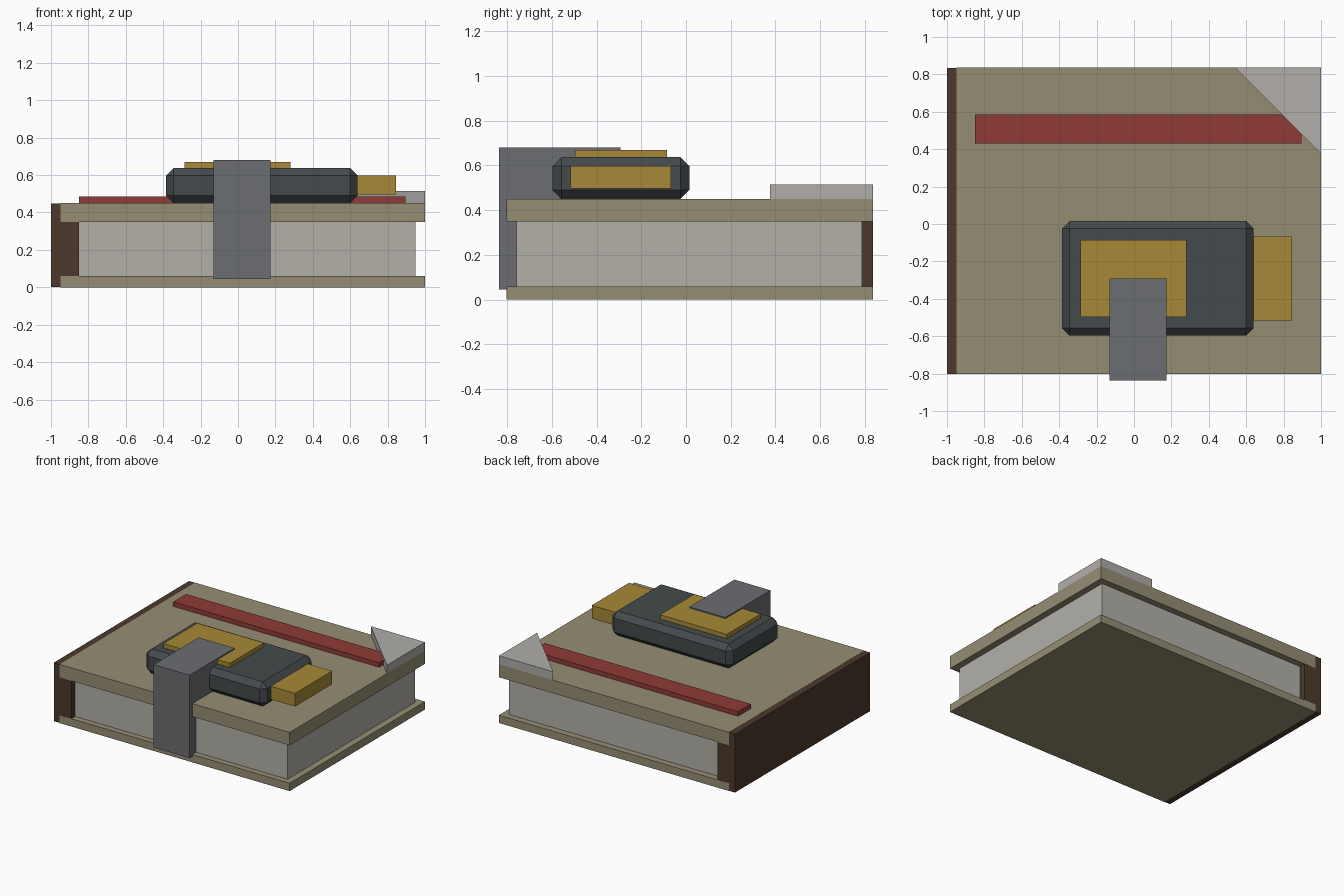
import bpy, bmesh

if "Cube" in bpy.data.objects:
    bpy.data.objects.remove(bpy.data.objects["Cube"])


def material(name, rgb):
    """Flat material from 0-255 screen colour, stored as linear."""
    def lin(c):
        c /= 255
        return c / 12.92 if c <= 0.04045 else ((c + 0.055) / 1.055) ** 2.4
    m = bpy.data.materials.new(name)
    m.diffuse_color = (*[lin(c) for c in rgb], 1)
    m.use_nodes = True
    m.node_tree.nodes["Principled BSDF"].inputs["Base Color"].default_value = m.diffuse_color
    return m


olive = material("olive_cover", (149, 141, 116))
brown = material("dark_brown", (76, 57, 44))
paper = material("paper", (179, 176, 169))
red = material("ribbon_red", (144, 59, 55))
slate = material("dark_slate", (68, 74, 76))
gold = material("gold", (167, 137, 55))
steel = material("steel_grey", (108, 109, 114))
silver = material("pale_silver", (177, 174, 170))


def prism(name, outline, z0, z1, mat, chamfer=0):
    """Extrude a flat outline from z0 to z1, optionally chamfering every edge."""
    bm = bmesh.new()
    base = bm.faces.new([bm.verts.new((x, y, z0)) for x, y in outline])
    top = bmesh.ops.extrude_face_region(bm, geom=[base])["geom"]
    for v in top:
        if isinstance(v, bmesh.types.BMVert):
            v.co.z = z1
    if chamfer:
        bmesh.ops.bevel(bm, geom=bm.edges[:], offset=chamfer, segments=1,
                        affect='EDGES', profile=0.5)
    bmesh.ops.recalc_face_normals(bm, faces=bm.faces[:])
    mesh = bpy.data.meshes.new(name)
    bm.to_mesh(mesh)
    bm.free()
    mesh.materials.append(mat)
    ob = bpy.data.objects.new(name, mesh)
    bpy.context.collection.objects.link(ob)
    return ob


def box(name, x, y, z, mat, chamfer=0):
    outline = [(x[0], y[0]), (x[1], y[0]), (x[1], y[1]), (x[0], y[1])]
    return prism(name, outline, z[0], z[1], mat, chamfer)


# Book body: two covers, page block and spine
COVER_X, COVER_Y = (-0.95, 1.0), (-0.803, 0.836)
box("bottom_cover", COVER_X, COVER_Y, (0, 0.06), olive)
box("top_cover", COVER_X, COVER_Y, (0.35, 0.45), olive)
box("pages", (-0.87, 0.95), (-0.757, 0.786), (0.05, 0.36), paper)
# Spine sits a hair inside the covers to keep the shared faces clean
box("spine", (-1.0, -0.85), (-0.802, 0.835), (0.001, 0.449), brown)

# Cover decorations
box("ribbon", (-0.85, 0.895), (0.43, 0.585), (0.445, 0.485), red)
prism("corner_guard", [(0.54, 0.836), (1.0, 0.375), (1.0, 0.836)],
      0.45, 0.515, silver)

# Clasp device with chamfered edges, gold plate and side tab
box("clasp_body", (-0.385, 0.64), (-0.597, 0.015), (0.45, 0.637), slate, 0.04)
box("clasp_plate", (-0.285, 0.28), (-0.497, -0.086), (0.62, 0.67), gold)
box("clasp_tab", (0.6, 0.845), (-0.517, -0.067), (0.497, 0.598), gold)

# Buckle strap wrapping over the front edge
box("strap", (-0.13, 0.175), (-0.836, -0.292), (0.045, 0.68), steel)
